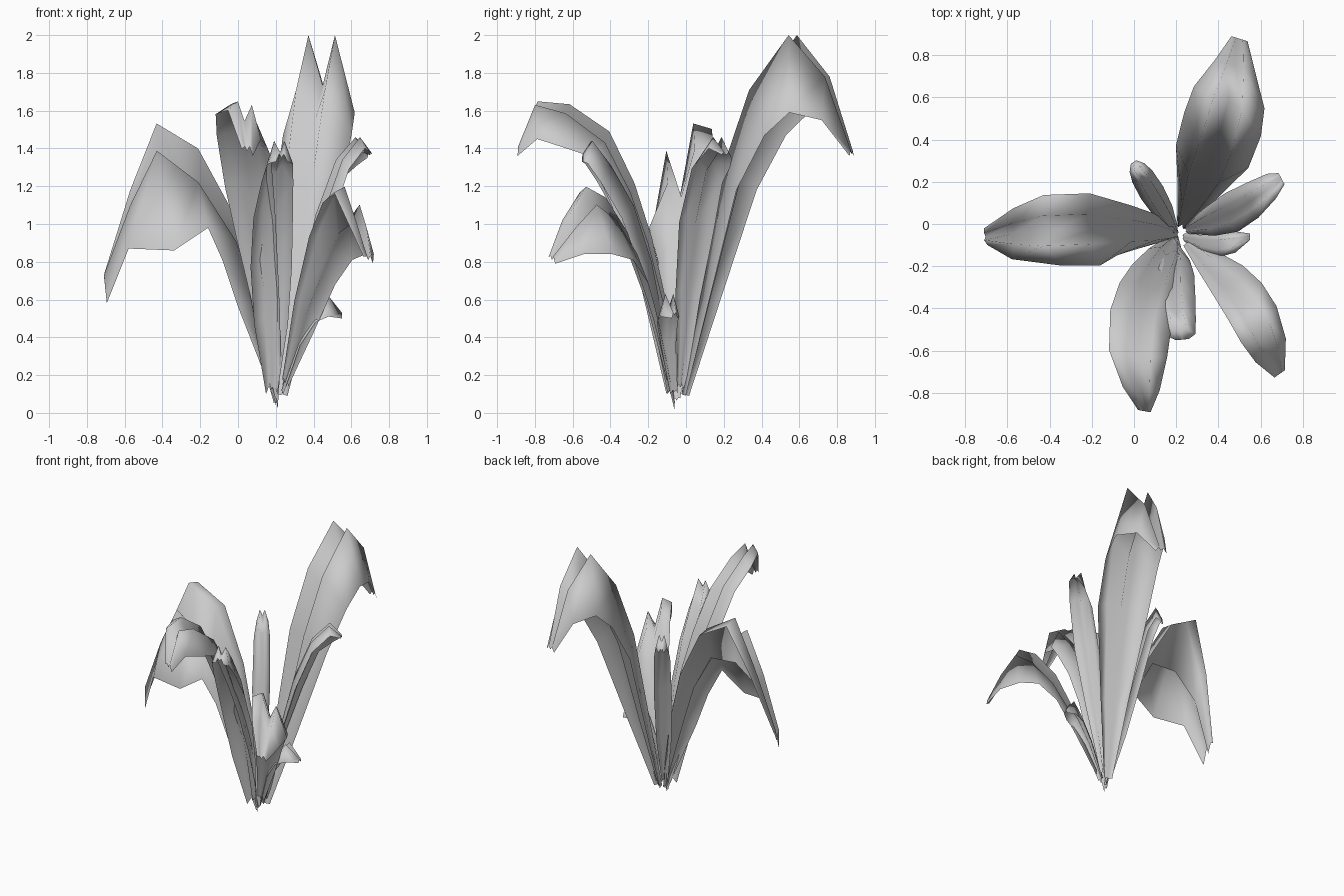
import bpy, bmesh, math
from mathutils import Vector

grey = bpy.data.materials.new("leaf_grey")
grey.diffuse_color = (0.6, 0.6, 0.6, 1)


def leaf(name, base, tip, stations, bend=0.0, tilt=0.0, droop=(1, 1), groove=0.5):
    """Folded leaf blade with two ridges, a central groove and drooping edges.
    Station: ridge reach, ridge height, edge reach, edge height, half width.
    droop: how far the right and left edges hang down, 0 to 1."""
    base, along = Vector(base), (Vector(tip) - Vector(base))
    length = along.length
    along.normalize()
    side = Vector((-along.y, along.x))
    bm = bmesh.new()
    rows = []
    for rr, rz, er, ez, w in stations:
        row = []
        # position across the blade, and how far from ridge to edge
        for u, f in ((-1, droop[0]), (-0.42, 0), (0, groove), (0.42, 0), (1, droop[1])):
            reach = rr + (er - rr) * f
            t = min(max(reach / length, 0), 1)
            p = base + along * reach + side * (u * w + bend * math.sin(math.pi * t))
            z = rz + (ez - rz) * f
            if u and f < 0.5:
                z += tilt * math.copysign(1, u) * math.sin(math.pi * t)
            row.append(bm.verts.new((p.x, p.y, z)))
        rows.append(row)
    for a, b in zip(rows, rows[1:]):
        for i in range(4):
            bm.faces.new((a[i], a[i + 1], b[i + 1], b[i]))
    bmesh.ops.recalc_face_normals(bm, faces=bm.faces)
    if sum(f.normal.z for f in bm.faces) < 0:
        bmesh.ops.reverse_faces(bm, faces=bm.faces)
    for f in bm.faces:
        f.smooth = True
    mesh = bpy.data.meshes.new(name)
    bm.to_mesh(mesh)
    bm.free()
    mesh.materials.append(grey)
    bpy.context.collection.objects.link(bpy.data.objects.new(name, mesh))


# Tall leaf at the back
leaf("back_leaf", (0.22, -0.02), (0.50, 0.88), [
    (0.00, 0.10, 0.03, 0.09, 0.03),
    (0.11, 0.60, 0.19, 0.60, 0.10),
    (0.26, 1.30, 0.37, 1.18, 0.18),
    (0.41, 1.71, 0.53, 1.47, 0.19),
    (0.625, 2.00, 0.66, 1.59, 0.175),
    (0.81, 1.78, 0.81, 1.55, 0.10),
    (0.94, 1.39, 0.94, 1.36, 0.04)], bend=-0.045, groove=0.65)

# Broad leaf drooping to the left
leaf("left_leaf", (0.21, -0.05), (-0.70, -0.06), [
    (0.00, 0.08, 0.01, 0.05, 0.02),
    (0.04, 0.30, 0.10, 0.28, 0.05),
    (0.11, 0.62, 0.21, 0.56, 0.09),
    (0.22, 0.97, 0.29, 0.80, 0.12),
    (0.42, 1.31, 0.37, 0.98, 0.17),
    (0.64, 1.46, 0.55, 0.86, 0.17),
    (0.78, 1.14, 0.79, 0.87, 0.12),
    (0.92, 0.73, 0.905, 0.58, 0.04)], bend=-0.03, tilt=-0.09, droop=(0.05, 1))

# Arching leaf at the front left
leaf("front_left_leaf", (0.20, -0.06), (0.05, -0.88), [
    (0.00, 0.06, 0.00, 0.02, 0.01),
    (0.03, 0.30, 0.06, 0.28, 0.06),
    (0.06, 0.60, 0.13, 0.55, 0.09),
    (0.14, 0.91, 0.24, 0.88, 0.125),
    (0.24, 1.19, 0.33, 1.10, 0.145),
    (0.38, 1.46, 0.45, 1.36, 0.15),
    (0.59, 1.61, 0.57, 1.40, 0.14),
    (0.75, 1.64, 0.73, 1.45, 0.09),
    (0.84, 1.41, 0.84, 1.36, 0.03)], bend=-0.095, tilt=-0.03, droop=(0.25, 1))

# Upright leaf at the front
leaf("front_leaf", (0.18, -0.07), (0.23, -0.54), [
    (0.00, 0.15, 0.03, 0.10, 0.03),
    (0.055, 0.50, 0.11, 0.47, 0.09),
    (0.115, 0.80, 0.18, 0.77, 0.11),
    (0.21, 1.10, 0.28, 1.03, 0.105),
    (0.33, 1.31, 0.39, 1.22, 0.085),
    (0.43, 1.44, 0.46, 1.32, 0.065),
    (0.48, 1.37, 0.48, 1.33, 0.03)], bend=-0.025)

# Drooping leaf at the front right
leaf("front_right_leaf", (0.25, -0.09), (0.69, -0.71), [
    (0.00, 0.18, 0.00, 0.14, 0.02),
    (0.13, 0.58, 0.12, 0.42, 0.065),
    (0.28, 0.90, 0.24, 0.68, 0.10),
    (0.42, 1.08, 0.36, 0.81, 0.115),
    (0.54, 1.15, 0.49, 0.84, 0.115),
    (0.65, 1.01, 0.64, 0.84, 0.09),
    (0.76, 0.83, 0.76, 0.79, 0.03)], bend=0.065, tilt=-0.06, droop=(0.1, 1))

# Leaf at the back right
leaf("back_right_leaf", (0.24, -0.03), (0.69, 0.21), [
    (0.00, 0.15, 0.02, 0.12, 0.02),
    (0.10, 0.65, 0.13, 0.60, 0.07),
    (0.20, 1.05, 0.25, 0.95, 0.095),
    (0.32, 1.34, 0.36, 1.22, 0.085),
    (0.44, 1.46, 0.47, 1.31, 0.06),
    (0.52, 1.38, 0.52, 1.35, 0.03)], bend=-0.03, droop=(0.4, 1))

# Narrow leaf at the back left
leaf("back_left_leaf", (0.20, -0.04), (0.00, 0.29), [
    (0.00, 0.15, 0.02, 0.12, 0.02),
    (0.08, 0.50, 0.12, 0.47, 0.05),
    (0.17, 0.90, 0.22, 0.85, 0.06),
    (0.27, 1.25, 0.31, 1.18, 0.055),
    (0.35, 1.37, 0.36, 1.28, 0.04),
    (0.39, 1.28, 0.39, 1.25, 0.015)])

# Short leaf at the right
leaf("small_right_leaf", (0.23, -0.06), (0.55, -0.06), [
    (0.00, 0.12, 0.01, 0.10, 0.02),
    (0.08, 0.38, 0.10, 0.36, 0.04),
    (0.16, 0.54, 0.18, 0.48, 0.055),
    (0.24, 0.63, 0.25, 0.51, 0.05),
    (0.32, 0.53, 0.32, 0.50, 0.015)], bend=-0.04)
